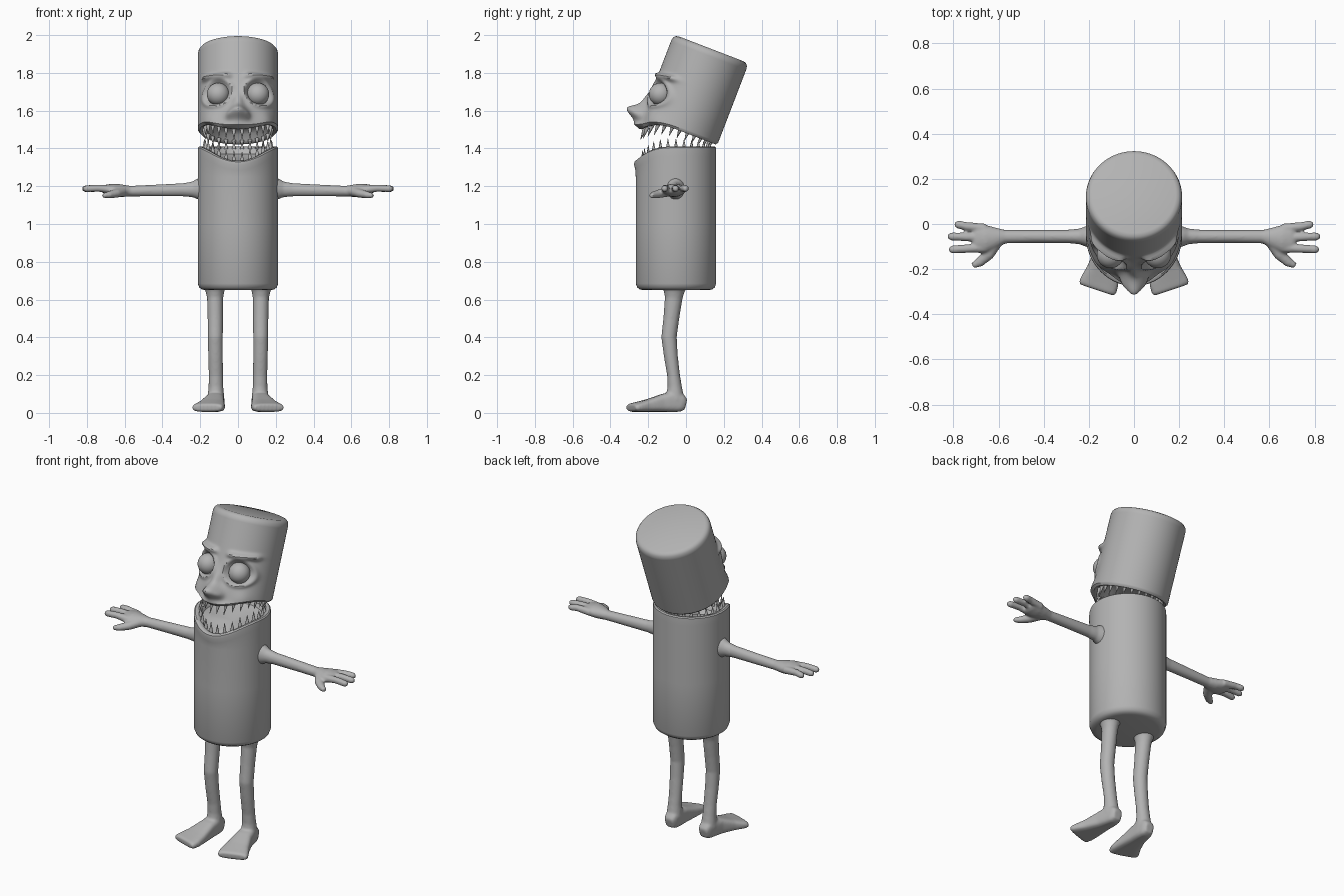
import bpy, bmesh, math
from math import sin, cos, pi, exp, radians
from mathutils import Vector, Matrix

if "Cube" in bpy.data.objects:
    bpy.data.objects.remove(bpy.data.objects["Cube"])

grey = bpy.data.materials.new("plain grey")
grey.use_nodes = True
grey.diffuse_color = (0.45, 0.45, 0.45, 1)
grey.node_tree.nodes["Principled BSDF"].inputs["Base Color"].default_value = grey.diffuse_color


def add_object(name, bm, angle=40):
    bmesh.ops.recalc_face_normals(bm, faces=bm.faces)
    mesh = bpy.data.meshes.new(name)
    bm.to_mesh(mesh)
    bm.free()
    mesh.materials.append(grey)
    obj = bpy.data.objects.new(name, mesh)
    bpy.context.collection.objects.link(obj)
    bpy.ops.object.select_all(action="DESELECT")
    obj.select_set(True)
    bpy.context.view_layer.objects.active = obj
    bpy.ops.object.shade_smooth_by_angle(angle=radians(angle))
    return obj


def loft(bm, rings):
    """Skin closed rings of points and cap both ends."""
    loops = [[bm.verts.new(p) for p in ring] for ring in rings]
    n = len(loops[0])
    for a, b in zip(loops, loops[1:]):
        for i in range(n):
            j = (i + 1) % n
            bm.faces.new((a[i], a[j], b[j], b[i]))
    for loop in (loops[0], loops[-1]):
        middle = bm.verts.new(sum((v.co for v in loop), Vector()) / n)
        for i in range(n):
            bm.faces.new((loop[i], loop[(i + 1) % n], middle))


def tube(bm, path, up, power=1.0, n=20):
    """Sweep an oval along points of (x, y, z, half width, half height)."""
    pts = [Vector(p[:3]) for p in path]
    rings = []
    for i, p in enumerate(path):
        tangent = (pts[min(i + 1, len(pts) - 1)] - pts[max(i - 1, 0)]).normalized()
        side = tangent.cross(Vector(up)).normalized()
        top = side.cross(tangent)
        ring = []
        for k in range(n):
            c, s = cos(2 * pi * k / n), sin(2 * pi * k / n)
            ring.append(pts[i] + side * p[3] * math.copysign(abs(c) ** power, c)
                        + top * p[4] * math.copysign(abs(s) ** power, s))
        rings.append(ring)
    loft(bm, rings)


def blend_and_mirror(obj, voxel):
    """Fuse overlapping tubes into one soft skin and mirror it."""
    remesh = obj.modifiers.new("fuse", "REMESH")
    remesh.mode = "VOXEL"
    remesh.voxel_size = voxel
    remesh.use_smooth_shade = True
    soften = obj.modifiers.new("soften", "SMOOTH")
    soften.iterations = 6
    obj.modifiers.new("mirror", "MIRROR")


SEG = 128
ANGLES = [2 * pi * i / SEG for i in range(SEG)]   # zero faces the front


def dip(a):
    return max(0, cos(a)) ** 3


# Body: open-topped can whose rim dips at the front
BODY_Y, RADIUS = -0.053, 0.213


def body_ring(r, z=None, below=0.0, lip=0.0):
    ring = []
    for a in ANGLES:
        rr = r + lip * dip(a)
        h = z if z is not None else 1.41 - 0.075 * dip(a) - below
        ring.append((rr * sin(a), BODY_Y - rr * cos(a), h))
    return ring


bm = bmesh.new()
loft(bm, [body_ring(0.17, 0.65), body_ring(0.19, 0.653), body_ring(0.205, 0.664),
          body_ring(RADIUS, 0.685), body_ring(RADIUS, 1.0), body_ring(RADIUS, 1.25),
          body_ring(RADIUS, below=0.05, lip=0.002), body_ring(RADIUS, below=0.022, lip=0.009),
          body_ring(0.212, below=0.006, lip=0.008), body_ring(0.205, lip=0.004),
          body_ring(0.19, below=0.003), body_ring(0.178, below=0.012),
          body_ring(0.165, below=0.04), body_ring(0.12, below=0.06)])
add_object("body", bm)

# Head: can tilted backwards about the hinge at the back of the mouth
TILT = Matrix.Translation((0, 0.16, 1.42)) @ Matrix.Rotation(radians(-21), 4, "X")
HEAD_Y, EYE_X, EYE_Z = -0.207, 0.105, 0.143


def bump(x, z, cx, cz, wx, wz, height):
    return height * exp(-((x - cx) / wx) ** 2 - ((z - cz) / wz) ** 2)


def face_relief(x, z):
    x = abs(x)
    d = bump(x, z, 0, 0.008, 0.042, 0.04, 0.085)                 # nose tip
    d += bump(x, z, 0, 0.08, 0.026, 0.06, 0.025)                 # nose bridge
    d += bump(x, z, 0.042, 0.0, 0.016, 0.02, 0.015)              # nostrils
    d += bump(x, z, 0, -0.055, 0.12, 0.022, 0.018)               # upper lip
    d += bump(x, z, 0.15, 0.0, 0.04, 0.05, 0.012)                # cheeks
    brow_z = 0.236 + 0.6 * (x - 0.11) ** 2 + 0.1 * (x - 0.11)
    window = 1 / (1 + exp((0.04 - x) / 0.006)) / (1 + exp((x - 0.18) / 0.006))
    d += 0.027 * window * exp(-((z - brow_z) / 0.016) ** 2)      # eyebrows
    ring = math.hypot(x - EYE_X, z - EYE_Z)
    d += 0.012 * exp(-((ring - 0.074) / 0.012) ** 2)             # eyelids
    d -= 0.03 * exp(-(ring / 0.058) ** 4)                        # eye sockets
    return d


def head_ring(r, t=None, z=None, rise=0.0):
    ring = []
    for a in ANGLES:
        low = -0.068 * dip(a)
        h = z if z is not None else low + rise
        rr = r
        if t is not None:
            h = low + 0.012 + t * (0.432 - low - 0.012)
            if cos(a) > 0:
                rr += face_relief(r * sin(a), h) * min(1, 3 * cos(a))
        ring.append(TILT @ Vector((rr * sin(a), HEAD_Y - rr * cos(a), h)))
    return ring


bm = bmesh.new()
rows = 66
loft(bm, [head_ring(0.12, rise=0.06), head_ring(0.165, rise=0.04), head_ring(0.18, rise=0.012),
          head_ring(0.192, rise=0.002), head_ring(0.203, rise=0)]
     + [head_ring(RADIUS, t=i / rows) for i in range(rows + 1)]
     + [head_ring(0.209, z=0.448), head_ring(0.2, z=0.459), head_ring(0.185, z=0.464)])
add_object("head", bm)

# Eyes
bm = bmesh.new()
for s in (-1, 1):
    place = TILT @ Matrix.Translation((s * EYE_X, -0.372, EYE_Z))
    bmesh.ops.create_uvsphere(bm, u_segments=32, v_segments=16, radius=0.06, matrix=place)
add_object("eyes", bm, 180)


# Teeth: pointed cones all the way round both rims
def teeth(name, upper, count=26):
    bm = bmesh.new()
    for i in range(count):
        a = 2 * pi * (i + 0.5) / count
        size = 0.036 + 0.012 * (1 + cos(a)) + 0.006 * (i % 2)
        r = 0.178
        if upper:
            spot = Vector((r * sin(a), HEAD_Y - r * cos(a), 0.012 - 0.068 * dip(a) - size / 2))
            place = TILT @ Matrix.Translation(spot) @ Matrix.Rotation(pi, 4, "X")
        else:
            spot = Vector((r * sin(a), BODY_Y - r * cos(a), 1.396 - 0.075 * dip(a) + size / 2))
            place = Matrix.Translation(spot)
        bmesh.ops.create_cone(bm, cap_ends=True, segments=10, radius1=0.012,
                              radius2=0.001, depth=size, matrix=place)
    add_object(name, bm, 60)


teeth("upper_teeth", True)
teeth("lower_teeth", False)

# Arms: flared shoulder, thin forearm, flat palm, three fingers and a thumb
bm = bmesh.new()
UP = (0, 0, 1)
tube(bm, [(0.19, -0.055, 1.185, 0.055, 0.065), (0.215, -0.055, 1.185, 0.045, 0.055),
          (0.24, -0.055, 1.183, 0.035, 0.042), (0.29, -0.055, 1.181, 0.03, 0.035),
          (0.45, -0.055, 1.177, 0.029, 0.031), (0.57, -0.056, 1.174, 0.03, 0.028),
          (0.62, -0.062, 1.176, 0.05, 0.034), (0.66, -0.066, 1.18, 0.064, 0.034),
          (0.70, -0.064, 1.183, 0.064, 0.026), (0.715, -0.064, 1.184, 0.05, 0.018)], UP)
for y0, x1, y1 in ((-0.02, 0.795, -0.002), (-0.06, 0.825, -0.055), (-0.105, 0.82, -0.113)):
    tube(bm, [(0.66, y0, 1.182, 0.022, 0.022), (0.74, (y0 + y1) / 2, 1.19, 0.019, 0.019),
              (x1 - 0.015, y1, 1.187, 0.018, 0.018), (x1, y1, 1.186, 0.01, 0.01)], UP)
tube(bm, [(0.61, -0.08, 1.172, 0.028, 0.026), (0.645, -0.135, 1.162, 0.026, 0.023),
          (0.685, -0.17, 1.154, 0.021, 0.019), (0.715, -0.185, 1.15, 0.013, 0.012)], UP)
blend_and_mirror(add_object("arms", bm), 0.006)

# Legs: slightly bent, flared at the hip, with broad flat feet turned outwards
bm = bmesh.new()
tube(bm, [(0.122, -0.062, 0.665, 0.062, 0.068), (0.122, -0.063, 0.645, 0.05, 0.056),
          (0.121, -0.065, 0.61, 0.043, 0.047), (0.12, -0.078, 0.5, 0.041, 0.042),
          (0.12, -0.09, 0.4, 0.04, 0.041), (0.119, -0.08, 0.3, 0.039, 0.037),
          (0.117, -0.066, 0.2, 0.038, 0.034), (0.117, -0.06, 0.14, 0.039, 0.038),
          (0.117, -0.058, 0.07, 0.046, 0.05)], (0, 1, 0))
tube(bm, [(0.115, 0.0, 0.045, 0.026, 0.028), (0.115, -0.02, 0.05, 0.038, 0.045),
          (0.117, -0.06, 0.06, 0.045, 0.055), (0.124, -0.12, 0.053, 0.052, 0.048),
          (0.138, -0.2, 0.039, 0.07, 0.034), (0.15, -0.25, 0.032, 0.084, 0.027),
          (0.161, -0.28, 0.028, 0.087, 0.023), (0.165, -0.292, 0.027, 0.08, 0.016)], UP, 0.6, 28)
blend_and_mirror(add_object("legs", bm), 0.007)
